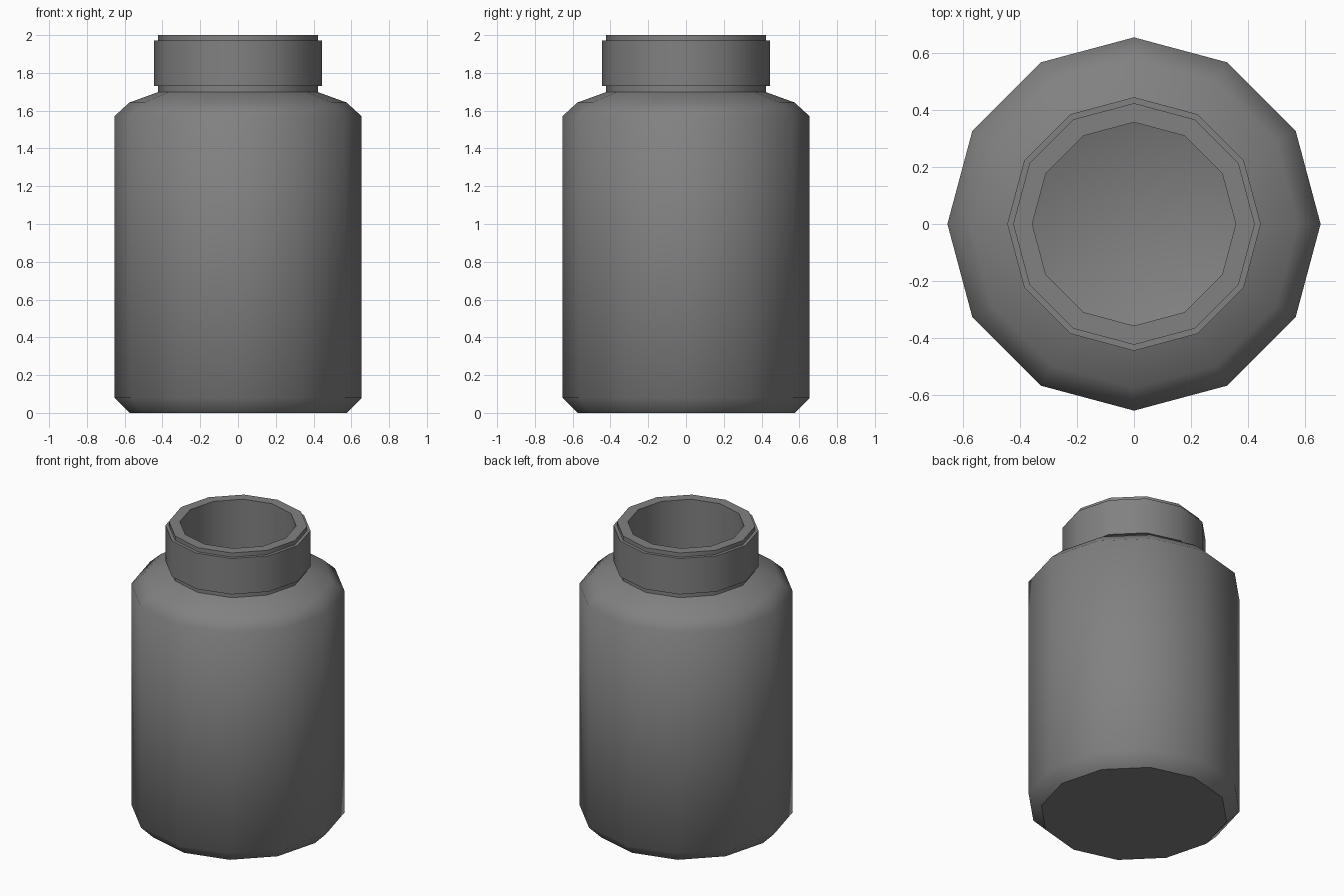
import bpy
import bmesh
import math

if "Cube" in bpy.data.objects:
    bpy.data.objects.remove(bpy.data.objects["Cube"], do_unlink=True)

SIDES = 12

grey = bpy.data.materials.new("plain_grey")
grey.use_nodes = True
colour = (0.22, 0.22, 0.22, 1)
grey.diffuse_color = colour
grey.node_tree.nodes["Principled BSDF"].inputs["Base Color"].default_value = colour


def lathe(name, profile, closed):
    """Spin a (radius, height) profile about z; open profiles get end caps."""
    bm = bmesh.new()
    rings = []
    for r, z in profile:
        angles = [math.tau * i / SIDES for i in range(SIDES)]
        rings.append([bm.verts.new((r * math.cos(a), r * math.sin(a), z)) for a in angles])
    pairs = list(zip(rings, rings[1:]))
    if closed:
        pairs.append((rings[-1], rings[0]))
    for low, high in pairs:
        for i in range(SIDES):
            j = (i + 1) % SIDES
            bm.faces.new((low[i], low[j], high[j], high[i]))
    if not closed:
        bm.faces.new(rings[0][::-1])
        bm.faces.new(rings[-1])
    bmesh.ops.recalc_face_normals(bm, faces=bm.faces)
    mesh = bpy.data.meshes.new(name)
    bm.to_mesh(mesh)
    bm.free()
    obj = bpy.data.objects.new(name, mesh)
    bpy.context.collection.objects.link(obj)
    mesh.materials.append(grey)
    bpy.ops.object.select_all(action='DESELECT')
    obj.select_set(True)
    bpy.context.view_layer.objects.active = obj
    bpy.ops.object.shade_smooth_by_angle(angle=math.radians(50))
    return obj


# Hollow jar: outer wall from the base up, over the rim, then down inside
outer = [(0.575, 0), (0.655, 0.08), (0.655, 1.57), (0.575, 1.643), (0.424, 1.698), (0.424, 2)]
inner = [(0.357, 2), (0.357, 1.65), (0.55, 1.58), (0.587, 1.54), (0.587, 0.11), (0.547, 0.07)]
jar = lathe("jar_body", outer + inner, closed=False)

# Crisp edge around the flat underside
for face in jar.data.polygons:
    if face.normal.z < -0.9 and face.center.z < 0.01:
        face.use_smooth = False

# Raised band around the neck
lathe("neck_band", [(0.445, 1.73), (0.445, 1.972), (0.415, 1.972), (0.415, 1.73)], closed=True)
